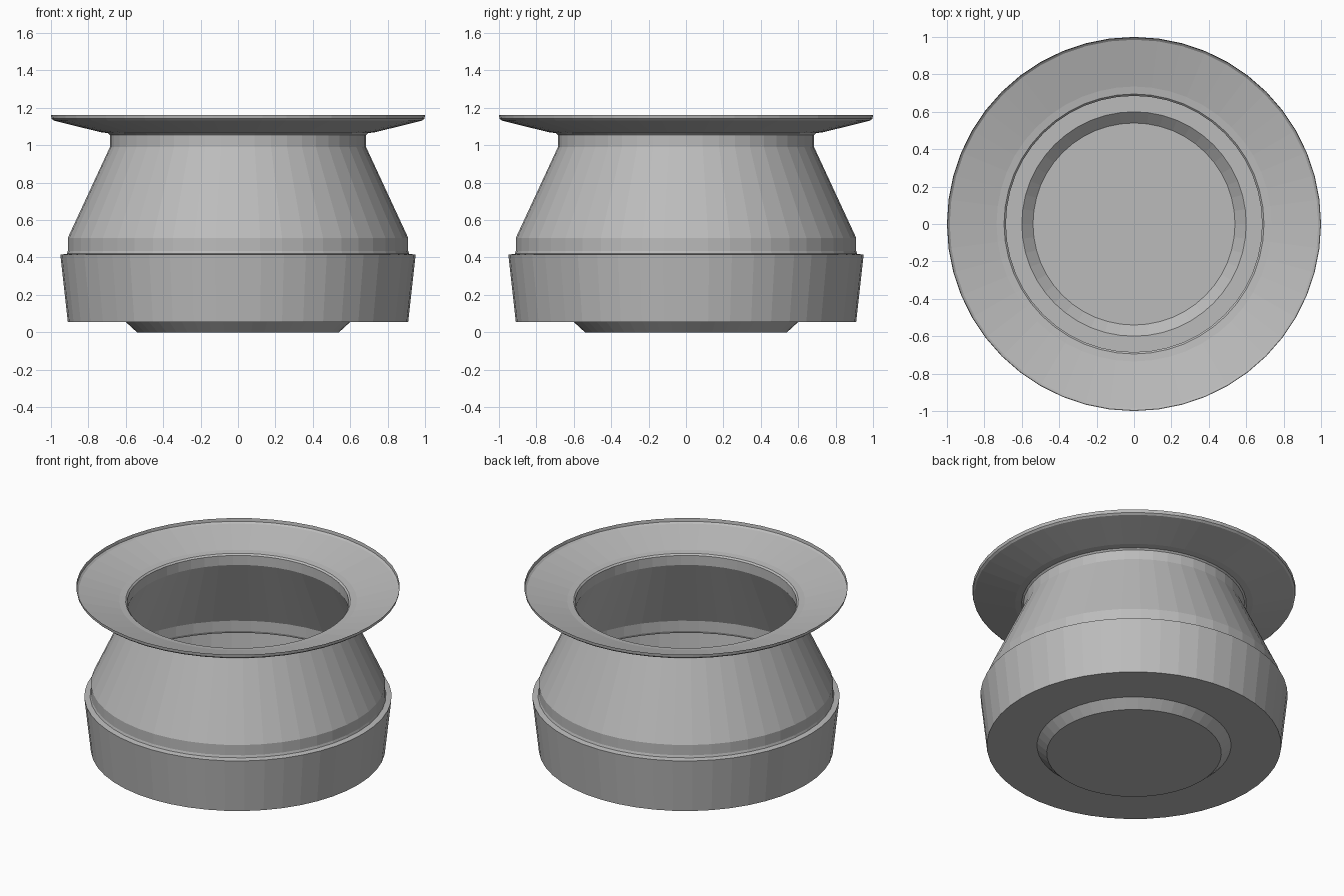
import bpy, bmesh, math

cube = bpy.data.objects.get("Cube")
if cube:
    bpy.data.objects.remove(cube, do_unlink=True)

SEGMENTS = 48

# One plain grey for the whole vessel
grey = bpy.data.materials.new("plain grey")
grey.use_nodes = True
colour = (0.5, 0.5, 0.5, 1)
grey.diffuse_color = colour
grey.node_tree.nodes["Principled BSDF"].inputs["Base Color"].default_value = colour


def lathe(name, profile):
    """Spin (radius, height) points around z; radius 0 closes with a flat disc."""
    bm = bmesh.new()
    rings = []
    for radius, height in profile:
        ring = []
        for i in range(SEGMENTS):
            a = math.tau * i / SEGMENTS
            ring.append(bm.verts.new((radius * math.cos(a), radius * math.sin(a), height)))
        rings.append(ring)
    for low, high in zip(rings, rings[1:]):
        for i in range(SEGMENTS):
            j = (i + 1) % SEGMENTS
            bm.faces.new((low[i], low[j], high[j], high[i]))
    return bm, rings


def finish(name, bm):
    mesh = bpy.data.meshes.new(name)
    bm.to_mesh(mesh)
    bm.free()
    mesh.materials.append(grey)
    obj = bpy.data.objects.new(name, mesh)
    bpy.context.scene.collection.objects.link(obj)
    return obj


# Base: raised foot, flat underside, flared band and narrow ledge
bm, rings = lathe("base", [(0.54, 0), (0.6, 0.055), (0.91, 0.055),
                           (0.95, 0.415), (0.915, 0.42)])
bm.faces.new(list(reversed(rings[0])))
finish("base", bm)

# Body: short upright wall, tapering shoulder and neck
bm, _ = lathe("body", [(0.915, 0.42), (0.91, 0.435), (0.91, 0.505),
                       (0.685, 0.99), (0.685, 1.055)])
finish("body", bm)

# Rim: shallow flared dish with an upturned lip
bm, _ = lathe("rim", [(0.685, 1.055), (0.695, 1.065), (0.735, 1.07),
                      (0.985, 1.132), (0.997, 1.142), (1.0, 1.163)])
finish("rim", bm)
